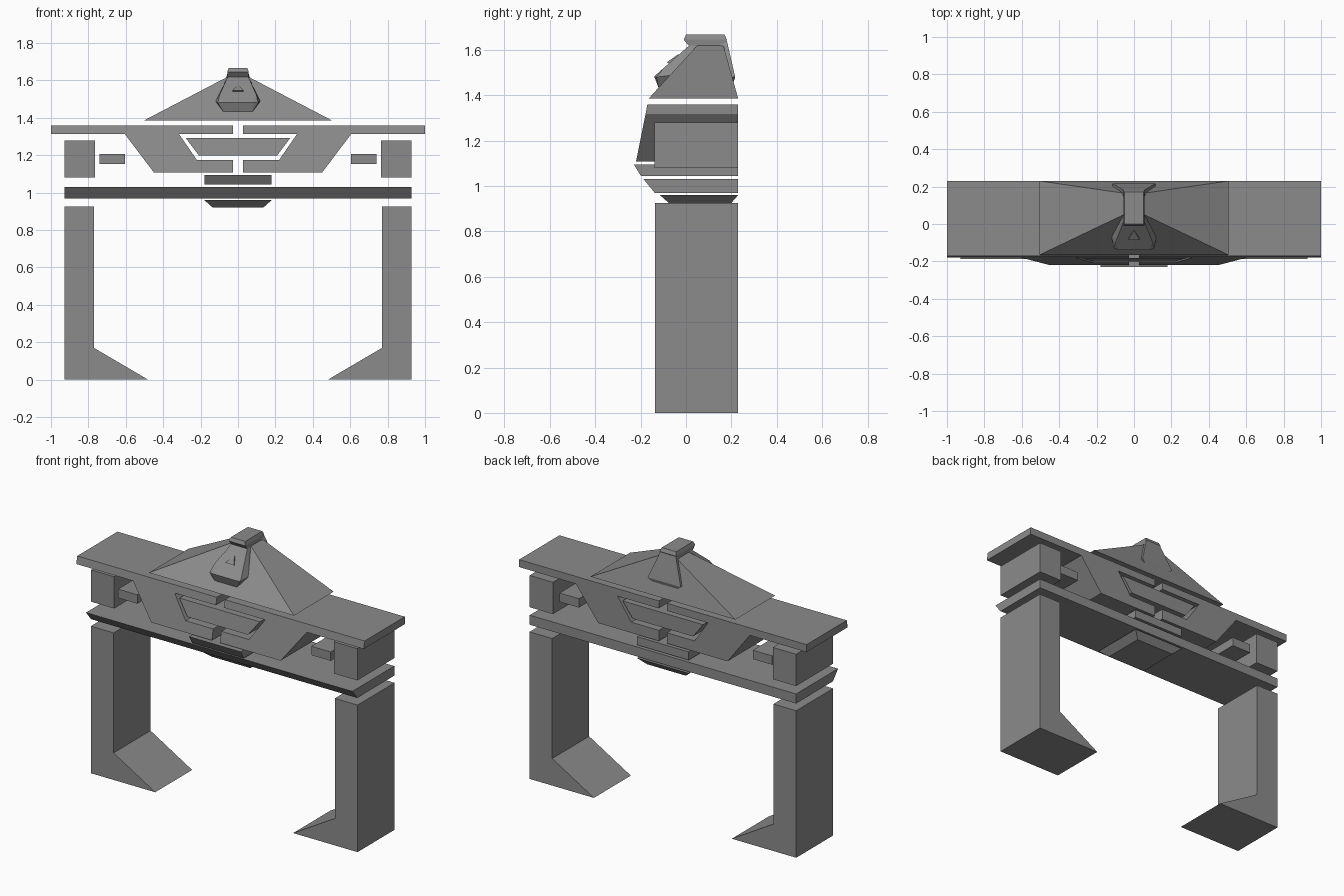
import bpy, bmesh

if "Cube" in bpy.data.objects:
    bpy.data.objects.remove(bpy.data.objects["Cube"])

BACK = 0.23

# Dark grey stone
stone = bpy.data.materials.new("dark_stone")
stone.diffuse_color = (0.26, 0.26, 0.26, 1)
stone.use_nodes = True
stone.node_tree.nodes["Principled BSDF"].inputs["Base Color"].default_value = stone.diffuse_color


def finish(bm, name):
    bmesh.ops.recalc_face_normals(bm, faces=bm.faces)
    mesh = bpy.data.meshes.new(name)
    bm.to_mesh(mesh)
    bm.free()
    mesh.materials.append(stone)
    obj = bpy.data.objects.new(name, mesh)
    bpy.context.collection.objects.link(obj)
    return obj


def extrude(name, outline, front, back=BACK):
    """Solid from an x-z outline; front(z) gives the depth of the front face."""
    bm = bmesh.new()
    a = [bm.verts.new((x, front(z), z)) for x, z in outline]
    b = [bm.verts.new((x, back, z)) for x, z in outline]
    bm.faces.new(a)
    bm.faces.new(b[::-1])
    n = len(outline)
    for i in range(n):
        j = (i + 1) % n
        bm.faces.new((a[j], a[i], b[i], b[j]))
    return finish(bm, name)


def pair(name, outline, front, back=BACK):
    """Right and left copies of an extruded outline."""
    extrude(name + "_right", outline, front, back)
    extrude(name + "_left", [(-x, z) for x, z in outline], front, back)


def box_outline(x0, x1, z0, z1):
    return [(x0, z0), (x1, z0), (x1, z1), (x0, z1)]


def hull(name, points):
    """Convex solid from half-points (x, y, z) mirrored across x."""
    bm = bmesh.new()
    for x, y, z in points:
        bm.verts.new((x, y, z))
        if x > 0:
            bm.verts.new((-x, y, z))
    bmesh.ops.convex_hull(bm, input=bm.verts[:])
    loose = [v for v in bm.verts if not v.link_faces]
    bmesh.ops.delete(bm, geom=loose, context='VERTS')
    bmesh.ops.dissolve_limit(bm, angle_limit=0.03, verts=bm.verts[:], edges=bm.edges[:])
    return finish(bm, name)


def flat(y):
    return lambda z: y


def sloped(y0, z0, y1, z1):
    return lambda z: y0 + (y1 - y0) * (z - z0) / (z1 - z0)


# Pillars with wedge feet
pair("pillar", [(0.928, 0), (0.928, 0.925), (0.77, 0.925), (0.77, 0.17), (0.48, 0)], flat(-0.137))

# Lower beam with undercut front, and boss beneath it
extrude("lower_beam", box_outline(-0.927, 0.927, 0.97, 1.03), sloped(-0.138, 0.97, -0.187, 1.03))
hull("beam_boss", [(0.18, -0.115, 0.96), (0.18, BACK, 0.96),
                   (0.135, -0.07, 0.92), (0.135, 0.195, 0.92)])

# Centre block above the beam
extrude("centre_block", box_outline(-0.18, 0.18, 1.043, 1.095), sloped(-0.198, 1.043, -0.23, 1.095))

# Corner blocks and small linking blocks
pair("corner_block", box_outline(0.765, 0.927, 1.08, 1.28), flat(-0.138))
pair("link_block", box_outline(0.605, 0.74, 1.152, 1.208), flat(-0.135), 0.2)

# Top slab halves joined to their hooked brackets, and the inset panel
lean = sloped(-0.17, 1.36, -0.22, 1.108)
pair("slab_bracket", [(1, 1.36), (1, 1.313), (0.605, 1.313), (0.45, 1.108), (0.028, 1.108),
                      (0.028, 1.175), (0.22, 1.175), (0.315, 1.313), (0.028, 1.313),
                      (0.028, 1.36)], lean)
extrude("inset_panel", [(-0.28, 1.293), (-0.21, 1.2), (0.21, 1.2), (0.28, 1.293)], lean)

# Hipped roof
hull("roof", [(0.505, -0.165, 1.385), (0.505, BACK, 1.385),
              (0.055, 0.05, 1.62), (0.055, 0.165, 1.62)])

# Ridge cap
hull("ridge_cap", [(0.05, 0, 1.667), (0.05, 0.17, 1.667), (0.057, -0.01, 1.645),
                   (0.057, 0.18, 1.645), (0.055, 0.015, 1.615), (0.055, 0.17, 1.615)])

# Faceted front ornament with clipped corners and small raised triangle
hull("front_ornament", [(0.055, 0.015, 1.62), (0.055, 0.06, 1.62), (0.08, -0.14, 1.483),
                        (0.098, -0.095, 1.523), (0.108, -0.13, 1.48),
                        (0.12, -0.065, 1.488), (0.075, -0.119, 1.428)])
hull("ornament_triangle", [(0, -0.035, 1.58), (0.03, -0.085, 1.545),
                           (0.03, -0.065, 1.535), (0, -0.02, 1.57)])

# Shallow rear ornament
hull("rear_ornament", [(0.055, 0.18, 1.64), (0.055, 0.14, 1.62), (0.115, 0.217, 1.48),
                       (0.115, 0.19, 1.48), (0.075, 0.205, 1.445)])
